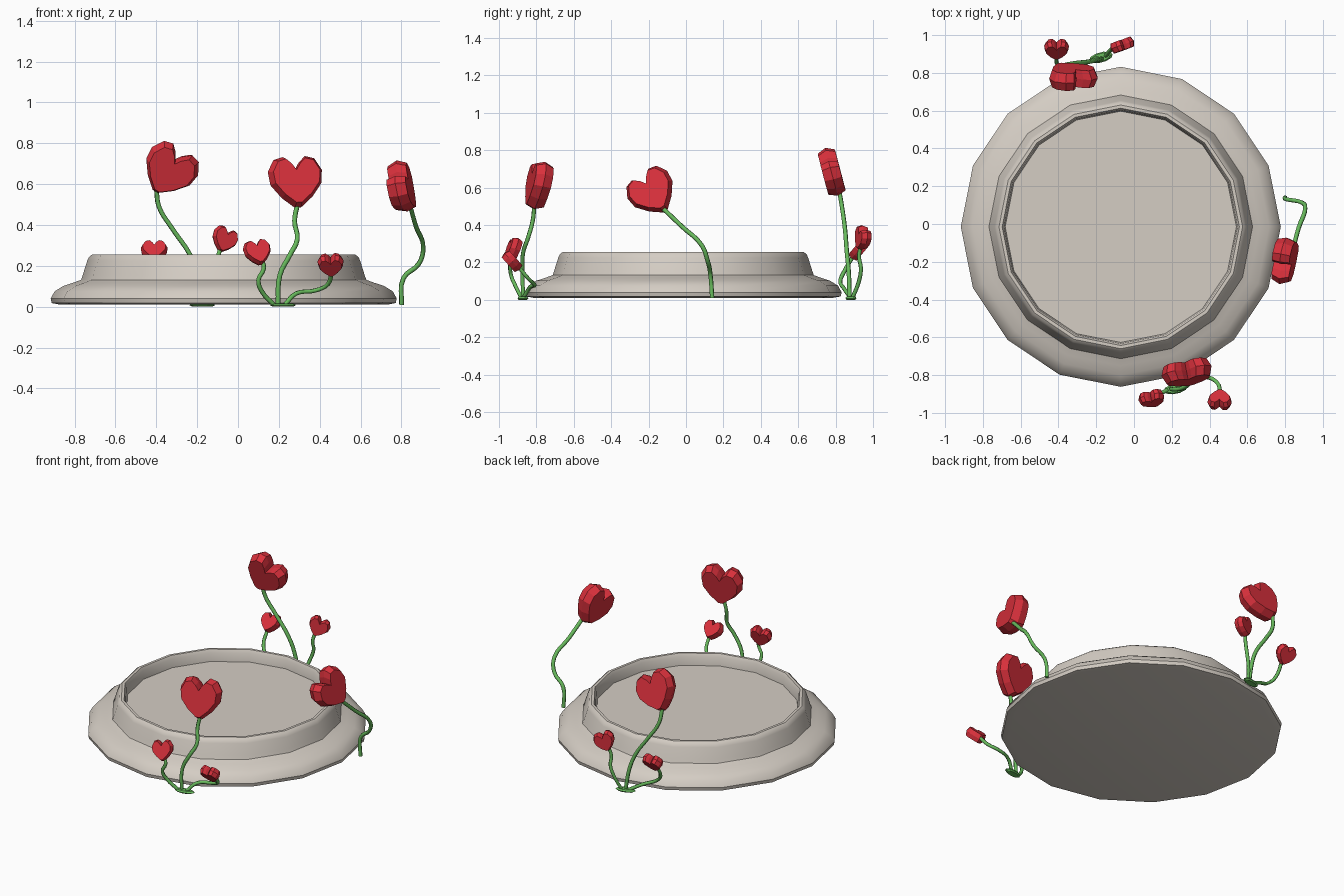
import bpy, bmesh, math
from mathutils import Vector

if "Cube" in bpy.data.objects:
    bpy.data.objects.remove(bpy.data.objects["Cube"])


def material(name, rgb):
    m = bpy.data.materials.new(name)
    m.diffuse_color = (*rgb, 1)
    m.use_nodes = True
    m.node_tree.nodes["Principled BSDF"].inputs["Base Color"].default_value = m.diffuse_color
    return m


STONE = material("warm stone", (0.66, 0.61, 0.55))
RED = material("heart red", (0.70, 0.03, 0.045))
GREEN = material("stem green", (0.14, 0.50, 0.11))


def finish(name, bm, mat, smooth=None):
    bmesh.ops.recalc_face_normals(bm, faces=bm.faces)
    me = bpy.data.meshes.new(name)
    bm.to_mesh(me)
    bm.free()
    ob = bpy.data.objects.new(name, me)
    bpy.context.collection.objects.link(ob)
    me.materials.append(mat)
    if smooth:
        bpy.context.view_layer.objects.active = ob
        ob.select_set(True)
        bpy.ops.object.shade_smooth_by_angle(angle=math.radians(smooth))
        ob.select_set(False)
    return ob


def lathe(name, profile, sides, center, mat, smooth):
    """Revolve a (radius, z) profile and cap both ends."""
    bm = bmesh.new()
    rings = []
    for r, z in profile:
        rings.append([bm.verts.new((center[0] + r * math.cos(2 * math.pi * i / sides),
                                    center[1] + r * math.sin(2 * math.pi * i / sides), z))
                      for i in range(sides)])
    for a, b in zip(rings, rings[1:]):
        for i in range(sides):
            j = (i + 1) % sides
            bm.faces.new((a[i], a[j], b[j], b[i]))
    bm.faces.new(rings[0])
    bm.faces.new(rings[-1])
    return finish(name, bm, mat, smooth)


# right half of the heart outline, from tip to notch (width 1.06, height 1)
HALF = [(0.06, 0.0), (0.30, 0.20), (0.50, 0.46), (0.53, 0.72), (0.40, 0.95), (0.22, 1.0), (0.09, 0.88)]
OUTLINE = HALF + [(0, 0.74)] + [(-x, z) for x, z in reversed(HALF)]


def heart(name, tip, top, right, depth):
    """Faceted heart standing from tip towards top, widest along right."""
    tip, top, right = Vector(tip), Vector(top), Vector(right)
    up = top - tip
    size = up.length
    up.normalize()
    right = (right - up * right.dot(up)).normalized()
    normal = right.cross(up)
    bm = bmesh.new()
    layers = []
    for d, s in ((-0.5, 0.86), (0, 1), (0.5, 0.86)):
        layers.append([bm.verts.new(tip + right * (x * s * size) + up * ((0.5 + (z - 0.5) * s) * size)
                                    + normal * (d * depth)) for x, z in OUTLINE])
    n = len(OUTLINE)
    for a, b in zip(layers, layers[1:]):
        for i in range(n):
            j = (i + 1) % n
            bm.faces.new((a[i], a[j], b[j], b[i]))
    bm.faces.new(layers[0])
    bm.faces.new(layers[-1])
    finish(name, bm, RED)


def stem(name, pts, radius):
    cu = bpy.data.curves.new(name, 'CURVE')
    cu.dimensions = '3D'
    cu.bevel_depth = radius
    cu.bevel_resolution = 1
    cu.resolution_u = 4
    cu.use_fill_caps = True
    sp = cu.splines.new('BEZIER')
    sp.bezier_points.add(len(pts) - 1)
    for bp, p in zip(sp.bezier_points, pts):
        bp.co = p
        bp.handle_left_type = bp.handle_right_type = 'AUTO'
    cu.materials.append(GREEN)
    ob = bpy.data.objects.new(name, cu)
    bpy.context.collection.objects.link(ob)
    bpy.context.view_layer.objects.active = ob
    ob.select_set(True)
    bpy.ops.object.convert(target='MESH')
    ob.select_set(False)


def leaf_pad(name, center, yaw):
    ob = lathe(name, [(0.05, 0.0), (0.065, 0.008), (0.05, 0.017)], 10, (0, 0), GREEN, None)
    ob.scale = (1, 0.42, 1)
    ob.rotation_euler.z = yaw
    ob.location = (*center, 0)


# round plinth with rolled foot, stepped collar and shallow recessed top
lathe("plinth", [(0.80, 0.01), (0.842, 0.018), (0.847, 0.04), (0.828, 0.075), (0.785, 0.102), (0.735, 0.118),
                 (0.698, 0.132), (0.690, 0.155), (0.668, 0.225), (0.660, 0.243), (0.645, 0.255),
                 (0.628, 0.255), (0.618, 0.235), (0.612, 0.18)],
      16, (-0.07, -0.015), STONE, 35)

# front cluster
leaf_pad("front_leaf_pad", (0.22, -0.872), 0.2)
stem("front_tall_stem", [(0.196, -0.87, 0.01), (0.205, -0.875, 0.155), (0.255, -0.87, 0.255),
                         (0.29, -0.845, 0.33), (0.277, -0.82, 0.42), (0.293, -0.81, 0.51)], 0.012)
heart("front_large_heart", (0.293, -0.812, 0.485), (0.272, -0.765, 0.735), (1, 0.2, 0.02), 0.095)
stem("front_left_stem", [(0.175, -0.88, 0.01), (0.12, -0.91, 0.07), (0.10, -0.935, 0.13),
                         (0.127, -0.94, 0.19), (0.116, -0.935, 0.23)], 0.011)
heart("front_left_heart", (0.113, -0.945, 0.205), (0.08, -0.905, 0.325), (1, 0.3, 0.3), 0.055)
stem("front_right_stem", [(0.23, -0.87, 0.01), (0.285, -0.835, 0.065), (0.38, -0.81, 0.08),
                          (0.44, -0.84, 0.11), (0.457, -0.895, 0.175)], 0.011)
heart("front_right_heart", (0.458, -0.89, 0.16), (0.45, -0.97, 0.25), (1, 0, 0), 0.055)

# back cluster
leaf_pad("back_leaf_pad", (-0.175, 0.882), 0.25)
stem("back_tall_stem", [(-0.17, 0.875, 0.01), (-0.195, 0.87, 0.15), (-0.235, 0.86, 0.255),
                        (-0.32, 0.85, 0.38), (-0.387, 0.835, 0.49), (-0.40, 0.82, 0.58)], 0.012)
heart("back_large_heart", (-0.405, 0.81, 0.565), (-0.27, 0.755, 0.77), (1, 0.15, -0.6), 0.095)
stem("back_right_stem", [(-0.15, 0.89, 0.01), (-0.12, 0.925, 0.10), (-0.10, 0.935, 0.17),
                         (-0.10, 0.925, 0.23), (-0.085, 0.935, 0.29)], 0.011)
heart("back_right_heart", (-0.09, 0.935, 0.27), (-0.045, 0.955, 0.385), (1, 0.35, -0.4), 0.055)
stem("back_left_stem", [(-0.19, 0.88, 0.01), (-0.28, 0.845, 0.06), (-0.365, 0.825, 0.10),
                        (-0.405, 0.845, 0.15), (-0.41, 0.895, 0.235)], 0.011)
heart("back_left_heart", (-0.41, 0.885, 0.22), (-0.41, 0.965, 0.315), (1, 0, 0), 0.055)

# single flower on the right side
stem("side_stem", [(0.80, 0.14, 0.01), (0.81, 0.13, 0.14), (0.885, 0.115, 0.21), (0.907, 0.085, 0.29),
                   (0.872, -0.02, 0.39), (0.845, -0.12, 0.485)], 0.012)
heart("side_heart", (0.83, -0.11, 0.475), (0.77, -0.245, 0.67), (0.08, 1, 0.5), 0.095)
